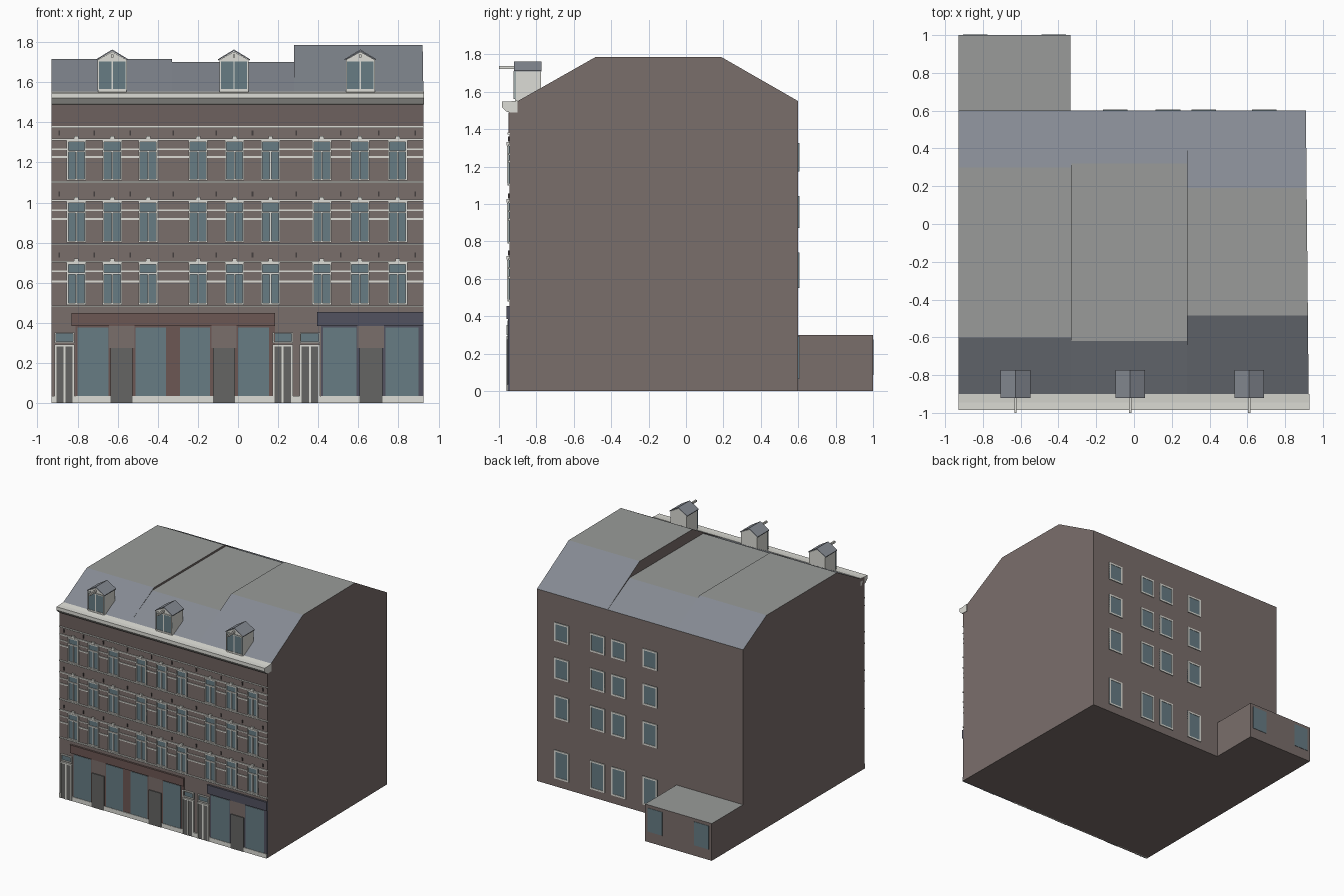
import bpy, bmesh

if "Cube" in bpy.data.objects:
    bpy.data.objects.remove(bpy.data.objects["Cube"])

FRONT, BACK = -0.945, 0.60


def mat(name, r, g, b):
    m = bpy.data.materials.new(name)
    m.diffuse_color = (r, g, b, 1)
    m.use_nodes = True
    m.node_tree.nodes["Principled BSDF"].inputs["Base Color"].default_value = m.diffuse_color
    return m


BRICK = mat("brick", 0.195, 0.157, 0.147)
FRIEZE = mat("dark_brick", 0.155, 0.120, 0.112)
SLATE = mat("slate", 0.235, 0.255, 0.29)
FLAT = mat("flat_roofing", 0.32, 0.33, 0.32)
WHITE = mat("white_paint", 0.72, 0.72, 0.67)
GLASS = mat("glass", 0.135, 0.20, 0.23)
RED = mat("red_brown_shop", 0.15, 0.095, 0.088)
BLUE = mat("blue_grey_shop", 0.085, 0.085, 0.115)
DOOR = mat("grey_door", 0.13, 0.13, 0.125)
IRON = mat("iron", 0.06, 0.05, 0.05)


def finish(name, bm, mats):
    bmesh.ops.recalc_face_normals(bm, faces=bm.faces)
    me = bpy.data.meshes.new(name)
    bm.to_mesh(me)
    bm.free()
    for m in mats:
        me.materials.append(m)
    ob = bpy.data.objects.new(name, me)
    bpy.context.collection.objects.link(ob)
    return ob


def prism(name, pts, a, b, mats, axis="x", edge_mats=None):
    """Extrude a closed profile along an axis; edge_mats gives the material of each side."""
    bm = bmesh.new()
    place = {"x": lambda p, t: (t, p[0], p[1]),
             "y": lambda p, t: (p[0], t, p[1]),
             "z": lambda p, t: (p[0], p[1], t)}[axis]
    r0 = [bm.verts.new(place(p, a)) for p in pts]
    r1 = [bm.verts.new(place(p, b)) for p in pts]
    bm.faces.new(r0)
    bm.faces.new(r1[::-1])
    n = len(pts)
    for i in range(n):
        f = bm.faces.new((r0[i], r1[i], r1[(i + 1) % n], r0[(i + 1) % n]))
        f.material_index = edge_mats[i] if edge_mats else 0
    return finish(name, bm, mats)


groups = {}


def box(group, m, x0, x1, y0, y1, z0, z1):
    """Collect a box into a named part."""
    bm = groups.setdefault(group, (bmesh.new(), m))[0]
    v = bmesh.ops.create_cube(bm, size=1)["verts"]
    for p in v:
        p.co = (x0 + (p.co.x + .5) * (x1 - x0), y0 + (p.co.y + .5) * (y1 - y0),
                z0 + (p.co.z + .5) * (z1 - z0))


def panel(group, m, x0, x1, z0, z1, d, wall=FRONT):
    """Flat box standing out from a wall by d, on the front or the back."""
    s = -1 if wall < 0 else 1
    y0, y1 = sorted((wall - s * 0.004, wall + s * d))
    box(group, m, x0, x1, y0, y1, z0, z1)


def window(group, xc, w, z0, z1, t, wall=FRONT, transom=0, mullion=False, d=0.011):
    x0, x1 = xc - w / 2, xc + w / 2
    fr = group + "_frames"
    panel(group + "_glass", GLASS, x0, x1, z0, z1, 0.003, wall)
    for a, b in ((x0, x0 + t), (x1 - t, x1)):
        panel(fr, WHITE, a, b, z0, z1, d, wall)
    for a, b in ((z0, z0 + t), (z1 - t, z1)):
        panel(fr, WHITE, x0 + t, x1 - t, a, b, d, wall)
    top = z1 - t
    if transom:
        top = z1 - transom
        panel(fr, WHITE, x0 + t, x1 - t, top - t, top, d, wall)
    if mullion:
        panel(fr, WHITE, xc - t / 2, xc + t / 2, z0 + t, top, d, wall)


# Three house bodies with their roofs
houses = (("left_house", -0.93, -0.33, -0.60, 0.30, 1.715),
          ("middle_house", -0.33, 0.28, -0.62, 0.32, 1.70),
          ("right_house", 0.28, 0.925, -0.485, 0.19, 1.785))
for name, x0, x1, ya, yb, top in houses:
    prof = [(FRONT, 0), (FRONT, 1.545), (-0.90, 1.55), (ya, top), (yb, top),
            (BACK, 1.55), (BACK, 0)]
    ob = prism(name, prof, x0, x1, [BRICK, SLATE, FLAT], "x", [0, 1, 1, 2, 1, 0, 0])
    if name == "right_house":  # party wall runs slightly inward
        for v in ob.data.vertices:
            if v.co.x > 0.5:
                v.co.x -= 0.015 * (v.co.y - FRONT) / (BACK - FRONT)

# Stepped rear extension
prism("rear_extension_low", [(0.598, 0), (0.598, 0.30), (1.0, 0.30), (1.0, 0)],
      -0.93, -0.335, [BRICK, FLAT], "x", [0, 1, 0, 0])
prism("rear_extension_high", [(-0.93, 0.598), (-0.335, 0.598), (-0.335, 0.725), (-0.93, 0.79)],
      0.29, 0.432, [BRICK])
prism("rear_extension_roof", [(-0.93, 0.598), (-0.335, 0.598), (-0.335, 0.725), (-0.93, 0.79)],
      0.432, 0.436, [FLAT])

# Cornice and dark frieze below it
prism("cornice", [(FRONT, 1.49), (-0.962, 1.495), (-0.985, 1.52), (-0.985, 1.547),
                  (-0.945, 1.548), (-0.90, 1.553), (-0.90, 1.49)], -0.93, 0.928, [WHITE])
panel("frieze", FRIEZE, -0.93, 0.925, 1.38, 1.49, 0.003)

# Upper floors: windows, keystones, stone bands, wall anchors
columns = (-0.806, -0.627, -0.448, -0.199, -0.017, 0.162, 0.418, 0.607, 0.796)
floors = ((0.49, 0.70), (0.80, 1.005), (1.11, 1.31))
W = 0.096
edges = [-0.93] + [e for c in columns for e in (c - W / 2, c + W / 2)] + [0.925]
gaps = list(zip(edges[::2], edges[1::2]))
for z0, z1 in floors:
    for c in columns:
        window("upper_window", c, W, z0, z1, 0.008, transom=0.05, mullion=True)
        panel("keystones", WHITE, c - 0.011, c + 0.011, z1 + 0.004, z1 + 0.022, 0.014)
    for a, b in gaps:
        panel("stone_bands", WHITE, a, b, z0 + 0.112, z0 + 0.122, 0.006)
        panel("stone_bands", WHITE, a, b, z1 - 0.047, z1 - 0.040, 0.006)
        m = (a + b) / 2
        panel("wall_anchors", IRON, m - 0.004, m + 0.004, z1 + 0.025, z1 + 0.05, 0.007)
    panel("stone_bands", WHITE, -0.93, 0.925, z0 - 0.012, z0 - 0.003, 0.010)
    panel("stone_bands", WHITE, -0.93, 0.925, z1, z1 + 0.009, 0.008)
panel("stone_bands", WHITE, -0.93, 0.925, 1.372, 1.381, 0.010)

# Shop fronts: surround, fascia, display windows, doors
shops = (("red_shop", RED, -0.83, 0.185, 0.45,
          ((-0.80, -0.645), (-0.51, -0.36), (-0.29, -0.14), (0.0, 0.155)),
          ((-0.635, -0.525), (-0.125, -0.015))),
         ("blue_shop", BLUE, 0.395, 0.925, 0.455,
          ((0.425, 0.59), (0.735, 0.90)), ((0.605, 0.72),)))
for name, m, x0, x1, top, panes, doors in shops:
    panel(name + "_surround", m, x0 + 0.02, x1, 0, 0.385, 0.006)
    panel(name + "_fascia", m, x0, x1, 0.385, top, 0.015)
    for a, b in panes:
        panel(name + "_glass", GLASS, a, b, 0.035, 0.378, 0.009)
    for a, b in doors:
        panel(name + "_wall_above_door", BRICK, a - 0.008, b + 0.008, 0.275, 0.385, 0.008)
        panel(name + "_doors", DOOR, a, b, 0, 0.275, 0.015)
panel("plinth", WHITE, -0.93, 0.925, 0, 0.035, 0.012)

# White house doors with a light above
for c in (-0.865, 0.223, 0.358):
    panel("house_doors", DOOR, c - 0.05, c + 0.05, 0, 0.29, 0.013)
    for dx in (-0.046, 0, 0.046):
        panel("house_door_frames", WHITE, c + dx - 0.005, c + dx + 0.005, 0, 0.29, 0.016)
    panel("house_door_frames", WHITE, c - 0.051, c + 0.051, 0.283, 0.293, 0.016)
    window("door_light", c, 0.10, 0.30, 0.353, 0.007, d=0.014)

# Rear windows
for c in (0.69, 0.37, 0.18, -0.10):
    for zc, h in ((0.18, 0.23), (0.645, 0.19), (0.957, 0.17), (1.25, 0.15)):
        window("rear_window", c, 0.13, zc - h / 2, zc + h / 2, 0.013, BACK, d=0.006)
for c in (-0.425, -0.84):
    window("extension_window", c, 0.13, 0.085, 0.275, 0.013, 1.0, d=0.0)

# Dormers with gabled roofs and hoist beams
for i, c in enumerate((-0.627, -0.02, 0.61), 1):
    h = 0.072
    prism(f"dormer_{i}", [(c - h, 1.55), (c + h, 1.55), (c + h, 1.712), (c, 1.752), (c - h, 1.712)],
          -0.915, -0.775, [WHITE], "y")
    k = 0.079
    prism(f"dormer_roof_{i}", [(c - k, 1.709), (c, 1.755), (c + k, 1.709), (c + k, 1.715),
                               (c, 1.763), (c - k, 1.715)], -0.92, -0.772, [SLATE], "y")
    window("dormer_window", c, 0.145, 1.56, 1.71, 0.007, -0.915, mullion=True, d=0.007)
    box("hoist_beams", WHITE, c - 0.006, c + 0.006, -1.0, -0.91, 1.722, 1.738)

for name, (bm, m) in groups.items():
    finish(name, bm, [m])
